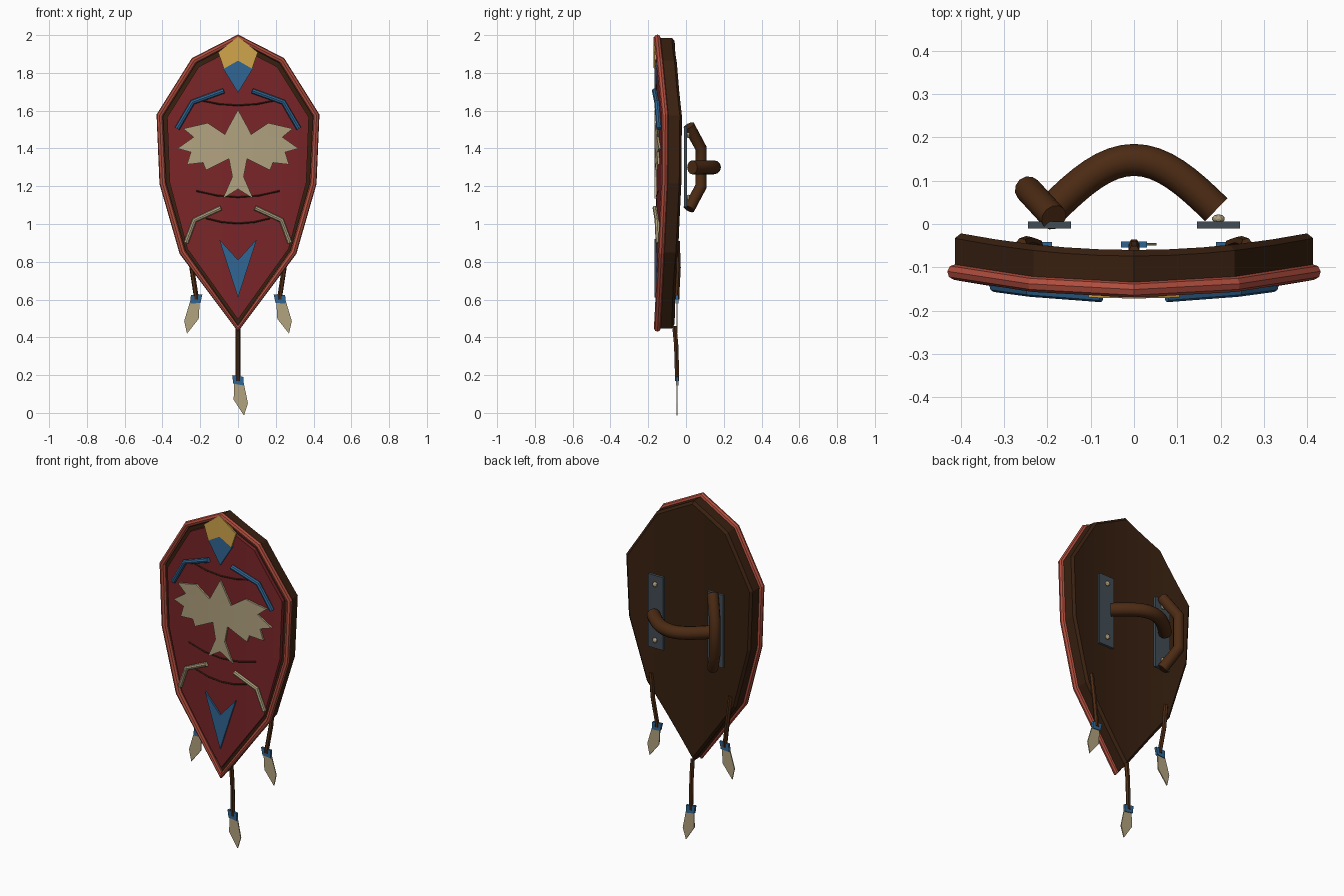
import bpy, bmesh, math
from mathutils import Vector

if "Cube" in bpy.data.objects:
    bpy.data.objects.remove(bpy.data.objects["Cube"])

BEND = 0.24          # the shield curves backwards towards its sides


def mat(name, r, g, b):
    m = bpy.data.materials.new(name)
    lin = lambda c: ((c / 255 + 0.055) / 1.055) ** 2.4 if c > 10 else c / 255 / 12.92
    m.diffuse_color = (lin(r), lin(g), lin(b), 1)
    m.use_nodes = True
    m.node_tree.nodes["Principled BSDF"].inputs["Base Color"].default_value = m.diffuse_color
    return m


WOOD = mat("dark wood", 56, 32, 16)
LEATHER = mat("brown leather", 76, 43, 20)
RIM = mat("rim red", 178, 78, 62)
FIELD = mat("field red", 122, 37, 40)
BONE = mat("bone", 178, 163, 128)
BLUE = mat("blue paint", 48, 102, 148)
GOLD = mat("gold paint", 208, 165, 75)
IRON = mat("dark iron", 66, 76, 84)


def finish(name, bm, m):
    bmesh.ops.recalc_face_normals(bm, faces=bm.faces)
    me = bpy.data.meshes.new(name)
    bm.to_mesh(me)
    bm.free()
    me.materials.append(m)
    ob = bpy.data.objects.new(name, me)
    bpy.context.collection.objects.link(ob)
    return ob


def mirrored(half):
    """Close a right-hand outline (top to bottom) with its mirror image."""
    return half + [(-x, z) for x, z in reversed(half) if abs(x) > 1e-6]


def slab(name, outline, y0, y1, m, bend=BEND, bevel=0):
    """Outline in x-z, extruded from front y0 to back y1, then bent."""
    bm = bmesh.new()
    face = bm.faces.new([bm.verts.new((x, y0, z)) for x, z in outline])
    ext = bmesh.ops.extrude_face_region(bm, geom=[face], use_keep_orig=True)
    back = [v for v in ext["geom"] if isinstance(v, bmesh.types.BMVert)]
    bmesh.ops.translate(bm, verts=back, vec=(0, y1 - y0, 0))
    bmesh.ops.recalc_face_normals(bm, faces=bm.faces)
    if bevel:
        edges = [e for e in bm.edges if all(v.co.y > y1 - 1e-5 for v in e.verts)]
        bmesh.ops.bevel(bm, geom=edges, offset=bevel, segments=1, affect='EDGES')
    if bend:
        bmesh.ops.triangulate(bm, faces=[f for f in bm.faces if len(f.verts) > 4])
        for i in range(-5, 6):
            bmesh.ops.bisect_plane(bm, geom=bm.verts[:] + bm.edges[:] + bm.faces[:],
                                   plane_co=(i * 0.08, 0, 0), plane_no=(1, 0, 0), dist=1e-5)
        for v in bm.verts:
            v.co.y += bend * v.co.x ** 2
    return finish(name, bm, m)


def tube(name, pts, r, m, res=2, closed=False):
    cu = bpy.data.curves.new(name, 'CURVE')
    cu.dimensions = '3D'
    cu.bevel_depth, cu.bevel_resolution, cu.use_fill_caps = r, res, True
    sp = cu.splines.new('POLY')
    sp.points.add(len(pts) - 1)
    for p, c in zip(sp.points, pts):
        p.co = (*c, 1)
    sp.use_cyclic_u = closed
    cu.materials.append(m)
    ob = bpy.data.objects.new(name, cu)
    bpy.context.collection.objects.link(ob)
    bpy.ops.object.select_all(action='DESELECT')
    ob.select_set(True)
    bpy.context.view_layer.objects.active = ob
    bpy.ops.object.convert(target='MESH')
    bpy.ops.object.shade_smooth_by_angle(angle=math.radians(50 if res > 2 else 20))
    return ob


def on_face(pts, y):
    return [(x, y + BEND * x * x, z) for x, z in pts]


# Shield body: board, red field and rim
edge = [(0, 1.985), (0.232, 1.865), (0.414, 1.575), (0.398, 1.215), (0.293, 0.85), (0, 0.448)]
inner = [(0, 1.94), (0.208, 1.832), (0.375, 1.565), (0.362, 1.22), (0.268, 0.868), (0, 0.495)]
slab("board", mirrored(edge), -0.137, -0.06, WOOD, bevel=0.014)
slab("red_field", mirrored(inner), -0.158, -0.13, FIELD)
tube("rim", on_face(mirrored(edge), -0.152), 0.018, RIM, closed=True)

# Painted emblems
F, B = -0.168, -0.156
slab("crest_plate", mirrored([(0, 1.99), (0.105, 1.91), (0.075, 1.822), (0, 1.865)]), F - 0.004, F + 0.005, GOLD)
slab("crest_kite", mirrored([(0, 1.87), (0.08, 1.825), (0, 1.695)]), F, B, BLUE)
slab("chevron", [(0, 0.81), (0.10, 0.92), (0, 0.61), (-0.10, 0.92)], F, B, BLUE)
bird = [(0, 1.605), (0.052, 1.51), (0.07, 1.475), (0.16, 1.535), (0.29, 1.505), (0.235, 1.46),
        (0.32, 1.40), (0.25, 1.38), (0.27, 1.315), (0.185, 1.325), (0.17, 1.285),
        (0.048, 1.345), (0.03, 1.25), (0.08, 1.135), (0, 1.185)]
slab("bird_emblem", mirrored(bird), F, B, BONE)

# Raised bars on both sides
for s, side in ((1, "right"), (-1, "left")):
    tube("brow_bar_" + side, on_face([(s * x, z) for x, z in ((0.075, 1.705), (0.24, 1.645), (0.322, 1.505))],
                                     -0.168), 0.014, BLUE)
    tube("claw_bar_" + side, on_face([(s * x, z) for x, z in ((0.09, 1.085), (0.23, 1.02), (0.275, 0.90))],
                                     -0.166), 0.013, BONE)

# Scored lines across the field
for i, (w, z, sag) in enumerate(((0.2, 1.655, 0.027), (0.22, 1.175, 0.033), (0.17, 1.03, 0.027))):
    pts = [(w * t, z - sag * (1 - t * t)) for t in (-1, -0.5, 0, 0.5, 1)]
    tube(f"score_line_{i}", on_face(pts, -0.157), 0.005, WOOD, res=0)

# Back fittings: plates with rivets
for s, side in ((1, "right"), (-1, "left")):
    x = s * 0.195
    slab("plate_" + side, [(x - 0.05, 1.09), (x + 0.05, 1.09), (x + 0.05, 1.52), (x - 0.05, 1.52)],
         -0.01, 0.006, IRON, bend=0)
    for z in (1.14, 1.47):
        bm = bmesh.new()
        bmesh.ops.create_uvsphere(bm, u_segments=10, v_segments=6, radius=0.015)
        for v in bm.verts:
            v.co = Vector((v.co.x + x, v.co.y * 0.7 + 0.012, v.co.z + z))
        finish("rivet_" + side, bm, BONE)

# Curved hand grip and arm strap
N = 16
grip = []
for i in range(N + 1):
    t = -1 + 2 * i / N
    grip.append((0.19 * t, 0.148 - 0.115 * (1.2 * t * t - 0.2 * t ** 4), 1.30))
tube("hand_grip", grip, 0.037, LEATHER, res=4)
tube("arm_strap", [(-0.185, 0.015, 1.52), (-0.245, 0.08, 1.40), (-0.245, 0.08, 1.20), (-0.185, 0.015, 1.08)],
     0.031, LEATHER, res=4)


# Hanging cords with a blue binding and a feather
def pendant(name, path, s, turn):
    tube("cord_" + name, path, 0.013, LEATHER, res=1)
    ex, ey, ez = path[-1]
    c, n = math.cos(turn), math.sin(turn)

    def place(pts):
        return [(ex + s * (x * c - z * n), ez + x * n + z * c) for x, z in pts]
    slab("binding_" + name, place([(-0.03, 0.03), (0.03, 0.02), (0.028, -0.025), (-0.025, -0.015)]),
         ey - 0.007, ey + 0.007, BLUE, bend=0)
    slab("feather_" + name, place([(-0.02, 0), (0.028, 0), (0.05, -0.12), (0.028, -0.185), (-0.025, -0.10)]),
         ey - 0.003, ey + 0.003, BONE, bend=0)


for s, side in ((1, "right"), (-1, "left")):
    pendant(side, [(s * 0.26, -0.045, 0.91), (s * 0.245, -0.04, 0.77), (s * 0.222, -0.048, 0.62), (s * 0.222, -0.048, 0.60)], s, 0.11)
pendant("bottom", [(0, -0.062, 0.46), (0, -0.052, 0.36), (0, -0.047, 0.19), (0, -0.047, 0.17)], 1, 0.02)
